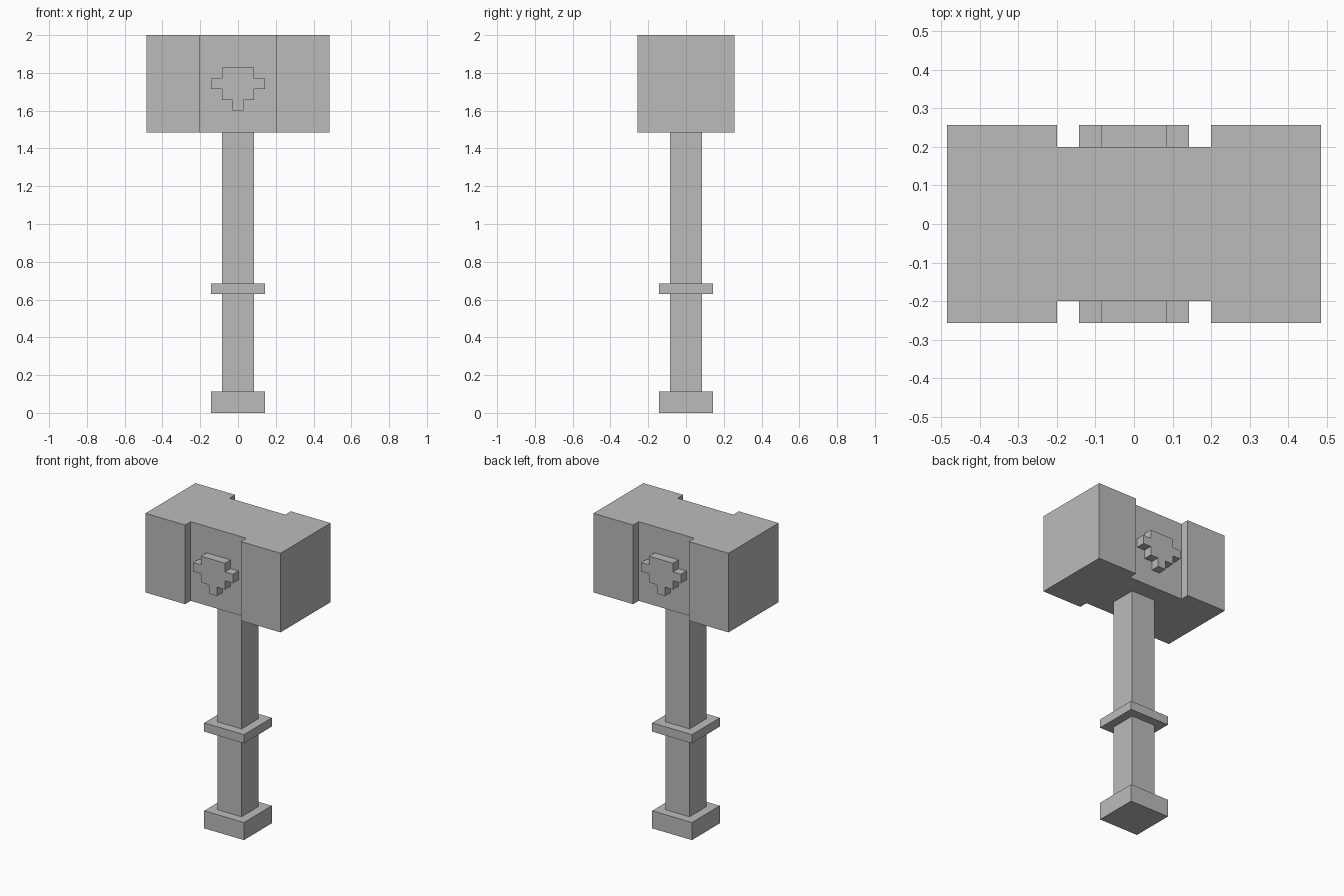
import bpy
import bmesh
from mathutils import Vector

cube = bpy.data.objects.get("Cube")
if cube:
    bpy.data.objects.remove(cube, do_unlink=True)

U = 2 / 35  # one block of the grid

stone = bpy.data.materials.new("plain_grey")
stone.use_nodes = True
grey = (0.5, 0.5, 0.5, 1)
stone.diffuse_color = grey
stone.node_tree.nodes["Principled BSDF"].inputs["Base Color"].default_value = grey


def extrude_outline(name, outline, direction):
    """Sweep a flat outline (in blocks) along a direction (in blocks)."""
    bm = bmesh.new()
    face = bm.faces.new([bm.verts.new(Vector(p) * U) for p in outline])
    swept = bmesh.ops.extrude_face_region(bm, geom=[face], use_keep_orig=True)
    top = [v for v in swept["geom"] if isinstance(v, bmesh.types.BMVert)]
    bmesh.ops.translate(bm, verts=top, vec=Vector(direction) * U)
    bmesh.ops.recalc_face_normals(bm, faces=bm.faces)
    mesh = bpy.data.meshes.new(name)
    bm.to_mesh(mesh)
    bm.free()
    mesh.materials.append(stone)
    obj = bpy.data.objects.new(name, mesh)
    bpy.context.collection.objects.link(obj)
    return obj


def square_block(name, half, bottom, top):
    corners = [(-half, -half), (half, -half), (half, half), (-half, half)]
    extrude_outline(name, [(x, y, bottom) for x, y in corners], (0, 0, top - bottom))


# Handle: pommel, grip, collar and shaft stacked
square_block("pommel", 2.5, 0, 2)
square_block("grip", 1.5, 2, 11)
square_block("collar", 2.5, 11, 12)
square_block("shaft", 1.5, 12, 26)

# Head: plan outline with a recess in front and back
quarter = [(8.5, 4.5), (3.5, 4.5), (3.5, 3.5)]
back = quarter + [(-x, y) for x, y in reversed(quarter)]
plan = back + [(-x, -y) for x, y in back]
extrude_outline("hammer_head", [(x, y, 26) for x, y in plan], (0, 0, 9))

# Emblems: stepped shield outline raised from each recess
steps = [(0.5, 28), (0.5, 29), (1.5, 29), (1.5, 30),
         (2.5, 30), (2.5, 31), (1.5, 31), (1.5, 32)]
shield = steps + [(-x, z) for x, z in reversed(steps)]
for name, side in (("front_emblem", -1), ("back_emblem", 1)):
    extrude_outline(name, [(x, side * 3.5, z) for x, z in shield], (0, side, 0))
